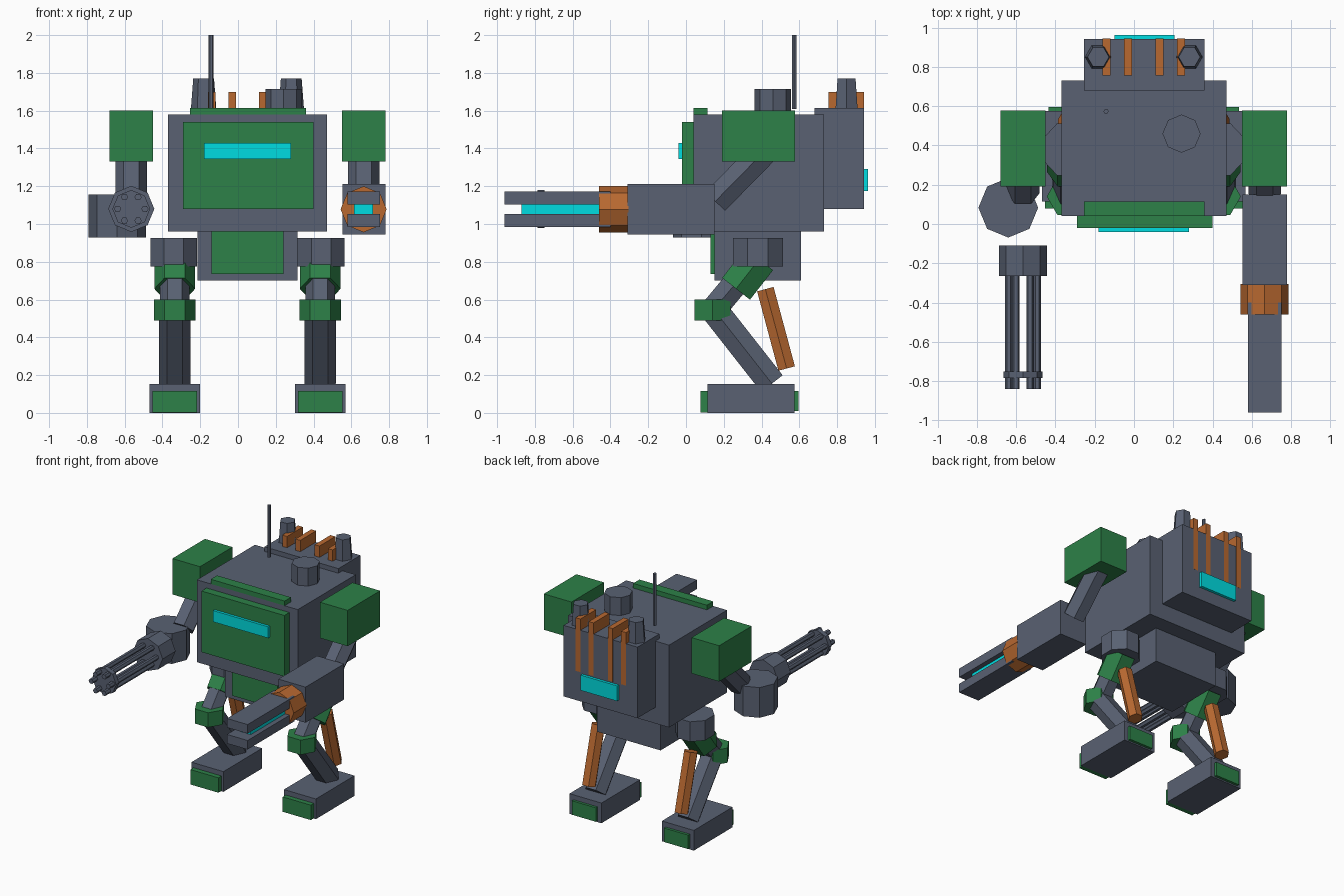
import bpy, bmesh
from math import cos, sin, pi
from mathutils import Vector

if "Cube" in bpy.data.objects:
    bpy.data.objects.remove(bpy.data.objects["Cube"])


def material(name, rgb):
    m = bpy.data.materials.new(name)
    m.diffuse_color = (*rgb, 1)
    m.use_nodes = True
    m.node_tree.nodes["Principled BSDF"].inputs["Base Color"].default_value = m.diffuse_color
    return m


SLATE = material("slate", (0.10, 0.12, 0.17))
GREEN = material("green", (0.026, 0.22, 0.065))
COPPER = material("copper", (0.48, 0.14, 0.03))
CYAN = material("cyan", (0.0, 0.72, 0.75))
CX = 0.05          # symmetry plane of the walker


def finish(name, bm, mat):
    bmesh.ops.recalc_face_normals(bm, faces=bm.faces)
    me = bpy.data.meshes.new(name)
    bm.to_mesh(me)
    bm.free()
    me.materials.append(mat)
    ob = bpy.data.objects.new(name, me)
    bpy.context.collection.objects.link(ob)
    return ob


def box(name, x, y, z, mat=SLATE):
    """Box from (min, max) ranges."""
    bm = bmesh.new()
    bmesh.ops.create_cube(bm, size=1)
    for v in bm.verts:
        v.co = [(a + b) / 2 + c * (b - a) for (a, b), c in zip((x, y, z), v.co)]
    return finish(name, bm, mat)


def prism(name, p0, p1, r, n, mat=SLATE, r1=None, turn=0.0):
    """n-sided prism or frustum from p0 to p1, first corner towards +x."""
    p0, p1 = Vector(p0), Vector(p1)
    u = Vector((1, 0, 0))
    w = (p1 - p0).normalized().cross(u)
    bm = bmesh.new()
    rings = []
    for p, rad in ((p0, r), (p1, r if r1 is None else r1)):
        rings.append([bm.verts.new(p + rad * (u * cos(a) + w * sin(a)))
                      for a in (turn + 2 * pi * i / n for i in range(n))])
    a, b = rings
    bm.faces.new(a)
    bm.faces.new(b)
    for i in range(n):
        j = (i + 1) % n
        bm.faces.new((a[i], a[j], b[j], b[i]))
    return finish(name, bm, mat)


# Torso
box("torso", (-0.37, 0.47), (0.04, 0.73), (0.96, 1.58))
box("chest_plate", (-0.29, 0.40), (-0.02, 0.04), (1.08, 1.54), GREEN)
box("visor", (-0.18, 0.28), (-0.04, -0.02), (1.345, 1.43), CYAN)
box("brow_plate", (-0.255, 0.36), (0.04, 0.115), (1.58, 1.615), GREEN)
box("pelvis", (-0.215, 0.315), (0.15, 0.61), (0.70, 0.96))
box("pelvis_plate", (-0.14, 0.24), (0.13, 0.15), (0.735, 0.96), GREEN)
prism("hatch", (0.242, 0.46, 1.57), (0.242, 0.46, 1.715), 0.097, 8)
prism("antenna", (-0.142, 0.573, 1.61), (-0.142, 0.573, 2.0), 0.013, 6)

# Backpack with vents and exhausts
box("backpack", (-0.255, 0.36), (0.68, 0.942), (1.08, 1.615))
box("rear_light", (-0.10, 0.205), (0.94, 0.963), (1.175, 1.29), CYAN)
for x in (-0.14, -0.03, 0.13, 0.24):
    box("vent", (x - 0.02, x + 0.02), (0.755, 0.943), (1.30, 1.70), COPPER)
for s in (-1, 1):
    x = CX + s * 0.232
    prism("exhaust", (x, 0.85, 1.60), (x, 0.85, 1.77), 0.068, 6, r1=0.055)

# Legs, shoulders and upper arms
for s, side in ((-1, "left"), (1, "right")):
    x = CX + s * 0.385
    hip = prism(side + "_hip", (x + s * 0.005, 0, 0.775), (x + s * 0.005, 0, 0.925),
                0.134, 8, turn=pi / 8)
    for v in hip.data.vertices:
        v.co.y = v.co.y * 1.07 + 0.38
    prism(side + "_thigh", (x, 0.145, 0.545), (x, 0.40, 0.85), 0.078, 6)
    prism(side + "_thigh_armor", (x, 0.265, 0.657), (x, 0.387, 0.813), 0.108, 6, GREEN)
    prism(side + "_knee", (x, 0.14, 0.49), (x, 0.14, 0.60), 0.109, 6, GREEN)
    prism(side + "_shin", (x, 0.145, 0.55), (x, 0.455, 0.155), 0.083, 6)
    prism(side + "_piston", (x, 0.42, 0.655), (x, 0.533, 0.235), 0.052, 6, COPPER)
    box(side + "_foot", (x - 0.133, x + 0.133), (0.115, 0.575), (0, 0.152))
    box(side + "_toe_plate", (x - 0.117, x + 0.117), (0.078, 0.115), (0.003, 0.115), GREEN)
    box(side + "_heel_plate", (x - 0.10, x + 0.10), (0.575, 0.595), (0.01, 0.115), GREEN)

    x = CX + s * 0.615
    box(side + "_shoulder", (x - 0.115, x + 0.115), (0.19, 0.577), (1.33, 1.60), GREEN)
    prism(side + "_upper_arm", (x, 0.43, 1.40), (x, 0.155, 1.12), 0.083, 6)

# Right arm: rail cannon
box("cannon_body", (0.553, 0.78), (-0.31, 0.15), (0.945, 1.213))
prism("cannon_collar", (0.665, -0.305, 1.078), (0.665, -0.46, 1.078), 0.122, 8, COPPER)
for z in (1.018, 1.138):
    box("cannon_rail", (0.58, 0.752), (-0.96, -0.40), (z - 0.034, z + 0.034))
box("cannon_core", (0.615, 0.715), (-0.87, -0.40), (1.05, 1.106), CYAN)

# Left arm: rotary gun with ammunition drum
gx, gz = -0.565, 1.08
prism("ammo_drum", (-0.64, 0.083, 0.928), (-0.64, 0.083, 1.155), 0.152, 8)
prism("gun_housing", (gx, -0.11, gz), (gx, -0.265, gz), 0.122, 8)
for i in range(6):
    x, z = gx + 0.072 * cos(i * pi / 3), gz + 0.072 * sin(i * pi / 3)
    prism("gun_barrel", (x, -0.25, z), (x, -0.84, z), 0.019, 6)
prism("barrel_clamp", (gx, -0.75, gz), (gx, -0.785, gz), 0.10, 8)
